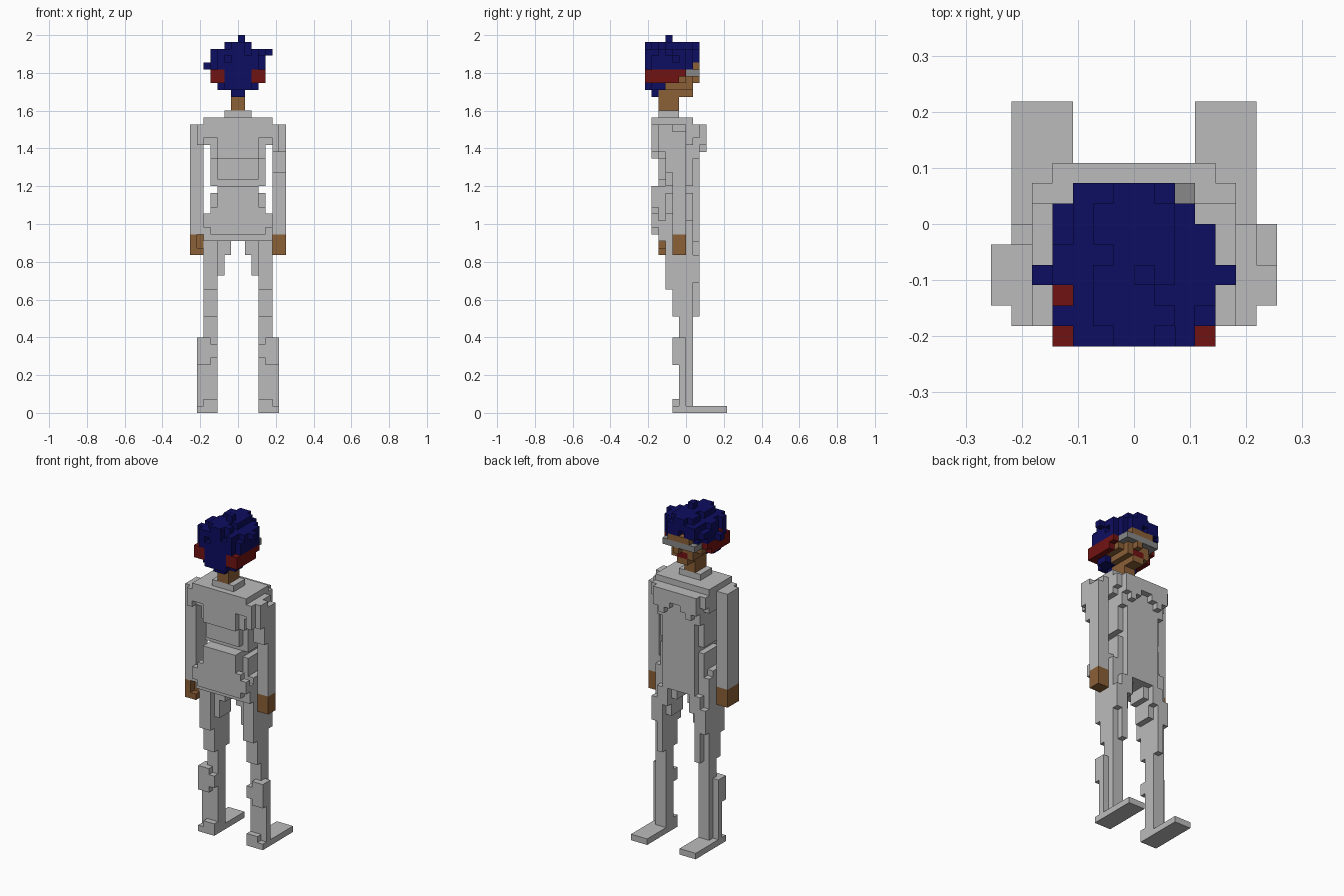
import bpy, bmesh
from mathutils import Vector

if "Cube" in bpy.data.objects:
    bpy.data.objects.remove(bpy.data.objects["Cube"])

U = 2 / 55  # edge length of one block


def material(name, rgb):
    m = bpy.data.materials.new(name)
    m.diffuse_color = (*rgb, 1)
    m.use_nodes = True
    m.node_tree.nodes["Principled BSDF"].inputs["Base Color"].default_value = m.diffuse_color
    return m


GREY = material("light grey cloth", (0.50, 0.50, 0.50))
SKIN = material("brown skin", (0.26, 0.115, 0.037))
BLUE = material("dark blue hair", (0.004, 0.004, 0.12))
RED = material("dark red", (0.165, 0.006, 0.006))
LENS = material("grey lens", (0.25, 0.25, 0.25))

parts = {}   # part name -> (material, set of cells)
taken = set()


def fill(name, mat, *boxes, mirror=False):
    """Claim all free cells in boxes given as x0,x1,y0,y1,z0,z1."""
    cells = parts.setdefault(name, (mat, set()))[1]
    for x0, x1, y0, y1, z0, z1 in boxes:
        for x in range(x0, x1):
            for y in range(y0, y1):
                for z in range(z0, z1):
                    for c in {(x, y, z), (-1 - x, y, z) if mirror else (x, y, z)}:
                        if c not in taken:
                            taken.add(c)
                            cells.add(c)


def carve(name, *boxes):
    """Remove boxes of cells from a part."""
    for x0, x1, y0, y1, z0, z1 in boxes:
        for c in list(parts[name][1]):
            if x0 <= c[0] < x1 and y0 <= c[1] < y1 and z0 <= c[2] < z1:
                parts[name][1].discard(c)
                taken.discard(c)


def build(name, mat, cells):
    """Make a mesh from the exposed sides of the cells."""
    bm = bmesh.new()
    for c in cells:
        for axis in range(3):
            for s in (0, 1):
                n = list(c)
                n[axis] += 2 * s - 1
                if tuple(n) in taken:
                    continue
                a, b = (axis + 1) % 3, (axis + 2) % 3
                quad = []
                for da, db in ((0, 0), (1, 0), (1, 1), (0, 1)):
                    p = list(c)
                    p[axis] += s
                    p[a] += da
                    p[b] += db
                    quad.append(bm.verts.new(Vector(p) * U))
                bm.faces.new(quad if s else quad[::-1])
    bmesh.ops.remove_doubles(bm, verts=bm.verts, dist=1e-4)
    me = bpy.data.meshes.new(name)
    bm.to_mesh(me)
    bm.free()
    me.materials.append(mat)
    bpy.context.collection.objects.link(bpy.data.objects.new(name, me))


# Feet, shins and thighs
fill("feet", GREY, (3, 6, -1, 6, 0, 1), (3, 5, -2, -1, 0, 2), (5, 6, -2, -1, 0, 1), mirror=True)
fill("lower_legs", GREY,
     (3, 5, -1, 1, 1, 14), (5, 6, -1, 0, 1, 11),
     (4, 6, -2, -1, 7, 11), (3, 4, -2, -1, 8, 10), mirror=True)
fill("thighs", GREY,
     (3, 5, -2, 1, 14, 25), (3, 4, 1, 2, 14, 25), (4, 5, 1, 2, 19, 23),
     (3, 5, -3, -2, 18, 25), (2, 3, -2, 1, 20, 25), (2, 3, 1, 2, 22, 25),
     (1, 2, -2, 1, 23, 25), mirror=True)

# Torso: hips, waist, upper back, chest and collar
fill("hips", GREY,
     (-3, 3, -4, 2, 25, 33), (-3, 3, -5, -4, 26, 33), (3, 5, -4, 1, 25, 28),
     (3, 4, -3, 1, 28, 32), (4, 5, -3, 0, 28, 29))
fill("hips", GREY, (3, 4, -5, -4, 26, 30), (4, 5, -5, -4, 27, 29), mirror=True)
fill("hips", GREY, (3, 5, -4, 1, 25, 28), (3, 4, -3, 1, 28, 32), (4, 5, -3, 0, 28, 29), mirror=True)
fill("waist", GREY, (-3, 3, -4, 2, 33, 37))
fill("waist", GREY, (3, 4, -3, 1, 33, 37), mirror=True)
carve("waist", (-3, 3, -4, -3, 33, 34))
fill("chest", GREY, (-4, 4, -4, 2, 37, 43), (-3, 3, -5, -4, 37, 43))
fill("chest", GREY, (3, 5, -5, 2, 40, 43), (4, 5, -4, 1, 39, 40),
     (1, 4, 2, 3, 39, 42), (2, 3, 2, 3, 38, 39), mirror=True)
fill("chest", GREY, (-1, 1, 2, 3, 40, 42))
carve("chest", (-5, 5, 1, 2, 42, 43))
fill("collar", GREY, (-2, 2, -4, -1, 43, 44))

# Arms and hands
fill("right_arm", GREY, (5, 7, -2, 0, 26, 41), (5, 7, -4, -2, 38, 42), (5, 6, -5, -4, 38, 42),
     (5, 7, -3, -2, 35, 38), (5, 6, -2, 0, 41, 42))
fill("left_arm", GREY, (-7, -5, -4, -1, 26, 42), (-6, -5, -5, -4, 39, 42))
fill("right_hand", SKIN, (5, 7, -2, 0, 23, 26))
fill("left_hand", SKIN, (-7, -5, -3, -1, 23, 26), (-7, -5, -4, -3, 23, 24), (-7, -6, -4, -3, 24, 26))

# Neck and face
fill("neck", SKIN, (-1, 1, -4, -1, 44, 47))
fill("lips", RED, (-1, 1, 0, 1, 47, 48))
fill("face", SKIN, (-1, 1, -1, 1, 46, 47), (-2, 2, -3, 1, 47, 51), (-3, 3, -3, 0, 48, 51))
fill("face", SKIN, (-2, 2, 1, 2, 50, 51), (0, 1, 1, 2, 48, 49))
fill("glasses", LENS, (-3, 3, 1, 2, 49, 50), (-3, -2, 0, 1, 49, 50), (2, 3, 0, 1, 49, 50))

# Red band behind the ears
fill("red_band", RED, (3, 4, -4, 0, 49, 50), (3, 4, -5, -1, 48, 49), (2, 4, -6, -4, 48, 50),
     (2, 3, -3, 0, 48, 49), mirror=True)

# Hair: stacked layers, nape and stray tufts
fill("hair", BLUE,
     (-2, 2, -6, -3, 47, 48), (-3, 3, -5, -3, 47, 48), (-1, 1, -5, -4, 46, 47),
     (-3, 3, -6, -3, 48, 50),
     (-4, 4, -5, 0, 50, 53), (-3, 3, -6, 1, 50, 53),
     (-4, 3, 0, 1, 51, 52), (-3, 2, 1, 2, 51, 53),
     (-2, 2, -5, 1, 53, 54), (-1, 1, -6, -5, 53, 54), (-1, 1, 1, 2, 53, 54),
     (0, 1, -3, -2, 54, 55), (4, 5, -3, -2, 52, 53), (-5, -4, -3, -2, 50, 51))
carve("hair", (3, 4, -5, -4, 52, 53), (-4, -3, -4, -3, 50, 53), (-4, -3, -1, 0, 52, 53),
      (-2, -1, -6, -5, 51, 52), (1, 2, -6, -5, 52, 53), (-1, 0, 1, 2, 51, 52),
      (-2, -1, -2, -1, 53, 54), (1, 2, -4, -3, 53, 54), (3, 4, -2, -1, 51, 52))
fill("red_band", RED, (-4, -3, -4, -3, 50, 51))

for part, (mat, cells) in parts.items():
    build(part, mat, cells)
